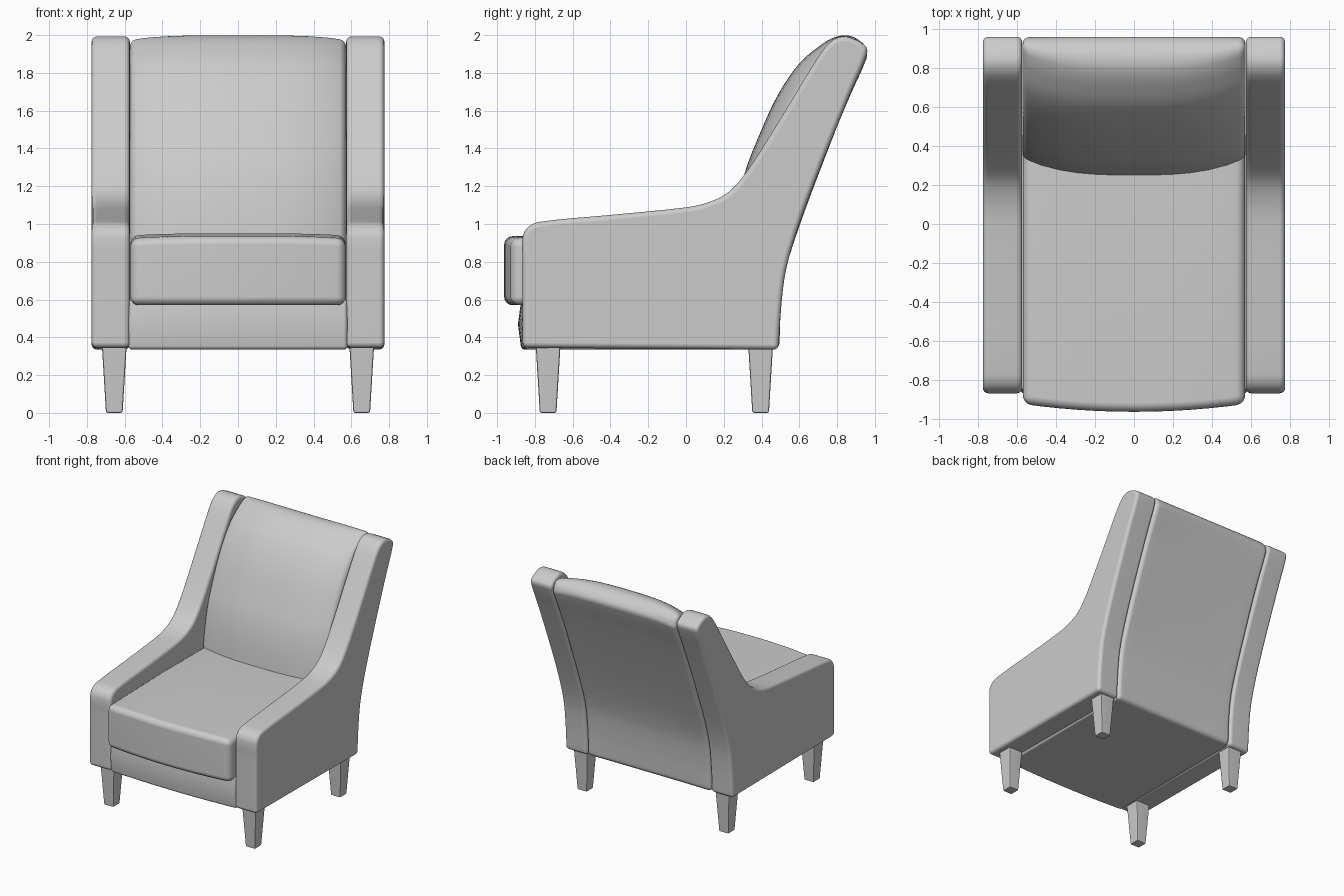
import bpy, bmesh, math
from mathutils import Vector
from mathutils.geometry import interpolate_bezier

if "Cube" in bpy.data.objects:
    bpy.data.objects.remove(bpy.data.objects["Cube"])

fabric = bpy.data.materials.new("grey_fabric")
fabric.diffuse_color = (0.6, 0.6, 0.6, 1)
fabric.use_nodes = True
fabric.node_tree.nodes["Principled BSDF"].inputs["Base Color"].default_value = fabric.diffuse_color


def smooth_path(pts, steps=4):
    """Smooth curve through (y, z) points, returned as (y, z) vectors."""
    p = [Vector((0, y, z)) for y, z in pts]
    n = len(p)
    tan = [(p[min(i + 1, n - 1)] - p[max(i - 1, 0)]).normalized() for i in range(n)]
    out = [p[0]]
    for i in range(n - 1):
        h = (p[i + 1] - p[i]).length / 3
        out += interpolate_bezier(p[i], p[i] + tan[i] * h, p[i + 1] - tan[i + 1] * h,
                                  p[i + 1], steps + 1)[1:]
    return [(v.y, v.z) for v in out]


def loft(name, profile, x0, x1, radius, stations=1, bow=None, segments=4):
    """Sweep a side profile across x, bow it, and round its hard edges."""
    bm = bmesh.new()
    rings = []
    for s in range(stations + 1):
        t = s / stations
        e = abs(2 * t - 1)                      # 0 in the middle, 1 at both ends
        ring = []
        for y, z in profile:
            if bow:
                y, z = bow(y, z, e)
            ring.append(bm.verts.new((x0 + (x1 - x0) * t, y, z)))
        rings.append(ring)
    n = len(profile)
    for a, b in zip(rings, rings[1:]):
        for i in range(n):
            bm.faces.new((a[i], a[(i + 1) % n], b[(i + 1) % n], b[i]))
    bm.faces.new(rings[0])
    bm.faces.new(rings[-1])
    return finish(name, bm, radius, segments)


def finish(name, bm, radius, segments):
    bmesh.ops.recalc_face_normals(bm, faces=bm.faces)
    hard = [e for e in bm.edges if e.calc_face_angle(0) > math.radians(48)]
    bmesh.ops.bevel(bm, geom=hard, offset=radius, offset_type='OFFSET', segments=segments,
                    profile=0.5, affect='EDGES', clamp_overlap=False)
    bmesh.ops.recalc_face_normals(bm, faces=bm.faces)
    me = bpy.data.meshes.new(name)
    bm.to_mesh(me)
    bm.free()
    me.materials.append(fabric)
    ob = bpy.data.objects.new(name, me)
    bpy.context.collection.objects.link(ob)
    bpy.ops.object.select_all(action='DESELECT')
    ob.select_set(True)
    bpy.context.view_layer.objects.active = ob
    bpy.ops.object.shade_smooth_by_angle(angle=math.radians(40))
    ob.modifiers.new("weighted_normals", 'WEIGHTED_NORMAL').keep_sharp = True
    return ob


# Sweeping arm and wing panels
rear = [(0.49, 0.335), (0.503, 0.55), (0.53, 0.76), (0.60, 1.0), (0.72, 1.32),
        (0.87, 1.69), (0.955, 1.89)]
arm = smooth_path(rear + [
    (0.955, 1.935), (0.90, 1.975), (0.83, 1.993), (0.765, 1.965), (0.70, 1.885), (0.55, 1.64),
    (0.38, 1.365), (0.30, 1.25), (0.22, 1.165), (0.12, 1.115), (0.0, 1.088), (-0.4, 1.048),
    (-0.77, 1.012), (-0.835, 0.985), (-0.865, 0.93), (-0.865, 0.80), (-0.865, 0.345)])
for side, label in ((1, "right"), (-1, "left")):
    loft(label + "_arm_panel", arm, side * 0.573, side * 0.775, 0.028)

# Backrest: full front at the middle, tucked in at the sides
back = smooth_path(rear + [
    (0.955, 1.93), (0.92, 1.97), (0.86, 1.997), (0.79, 1.99), (0.71, 1.945), (0.60, 1.85),
    (0.49, 1.69), (0.40, 1.50), (0.305, 1.25), (0.25, 0.94), (0.24, 0.70), (0.24, 0.335)])


def bow_back(y, z, e):
    rear_y = 0.50 + max(0, z - 0.70) * 0.37
    front = min(1, max(0, (rear_y - y) / 0.2))
    return y + 0.09 * front * e ** 3, z - 0.025 * e ** 4 * max(0, z - 1.5) / 0.5


loft("backrest", back, -0.572, 0.572, 0.035, 12, bow_back)

# Seat cushion with a bowed front and a slightly crowned top
seat = [(-0.963, 0.57), (0.40, 0.57), (0.40, 0.945), (-0.2, 0.95), (-0.963, 0.935)]


def bow_seat(y, z, e):
    return (y + 0.04 * e ** 2 if y < -0.5 else y), (z - 0.012 * e ** 4 if z > 0.8 else z)


loft("seat_cushion", seat, -0.57, 0.57, 0.045, 12, bow_seat)

# Upholstered base under the cushion
apron = [(-0.872, 0.335), (0.46, 0.335), (0.46, 0.60), (-0.872, 0.60), (-0.89, 0.47)]


def bow_apron(y, z, e):
    return (y + 0.02 * e ** 2 if y < -0.5 else y), z


loft("seat_base", apron, -0.58, 0.58, 0.02, 12, bow_apron)

# Tapered legs
for x in (-0.655, 0.655):
    for y, label in ((-0.73, "front"), (0.395, "back")):
        bm = bmesh.new()
        bmesh.ops.create_cube(bm, size=1)
        for v in bm.verts:
            r = 0.068 if v.co.z > 0 else 0.044
            v.co = (x + math.copysign(r, v.co.x), y + math.copysign(r, v.co.y),
                    0.40 if v.co.z > 0 else 0.0)
        finish(label + ("_right" if x > 0 else "_left") + "_leg", bm, 0.01, 2)
